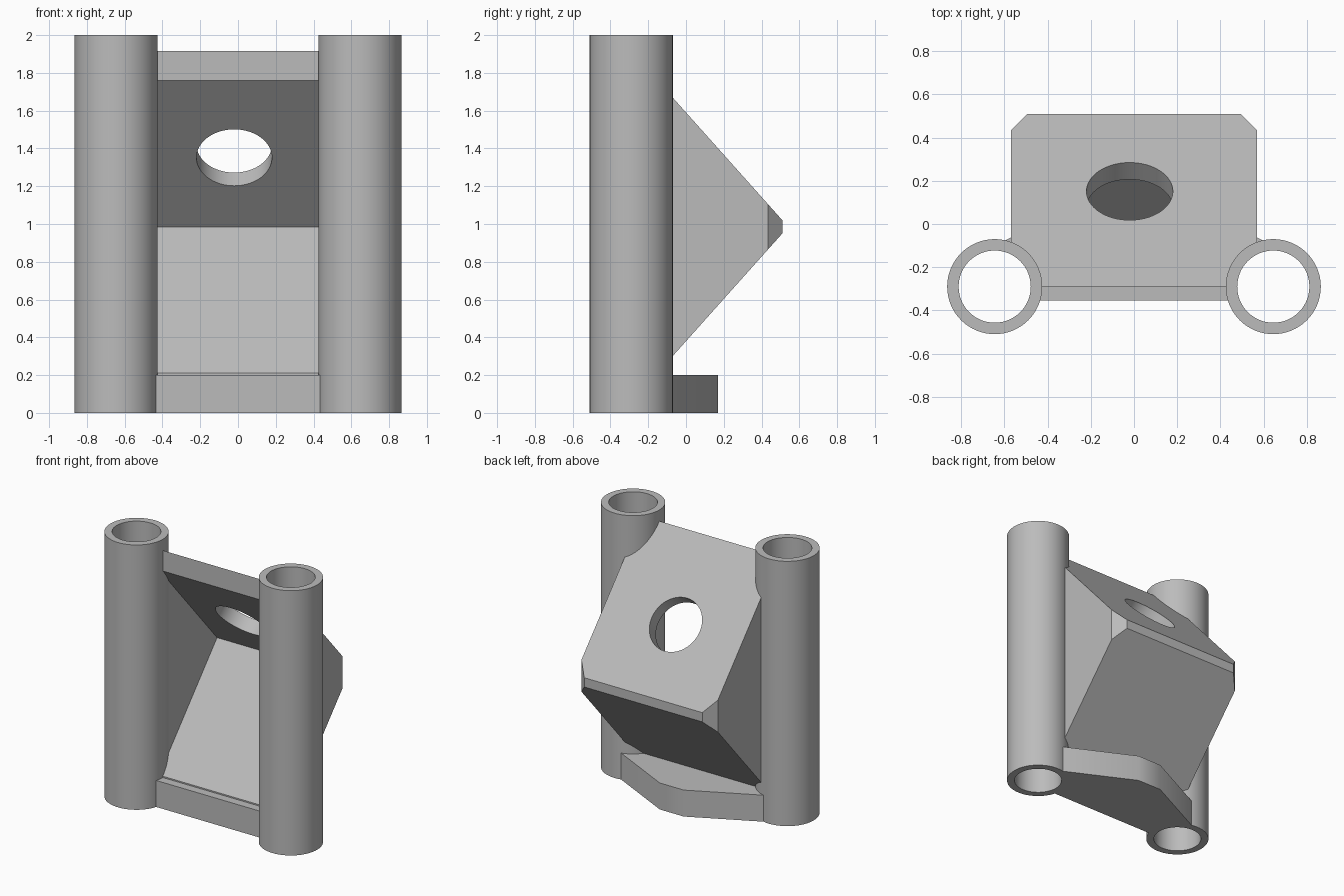
import bpy
import bmesh
from math import atan2, pi
from mathutils import Vector

cube = bpy.data.objects.get("Cube")
if cube:
    bpy.data.objects.remove(cube, do_unlink=True)

# Single flat grey
grey = bpy.data.materials.new("plain_grey")
grey.use_nodes = True
grey.diffuse_color = (0.5, 0.5, 0.5, 1)
grey.node_tree.nodes["Principled BSDF"].inputs["Base Color"].default_value = (0.5, 0.5, 0.5, 1)

TUBE_X, TUBE_Y, TUBE_R, BORE_R = 0.645, -0.29, 0.22, 0.167
FRONT_Y, MID_Z = -0.29, 0.985


def make_object(name, bm):
    bmesh.ops.recalc_face_normals(bm, faces=bm.faces)
    mesh = bpy.data.meshes.new(name)
    bm.to_mesh(mesh)
    bm.free()
    mesh.materials.append(grey)
    obj = bpy.data.objects.new(name, mesh)
    bpy.context.collection.objects.link(obj)
    return obj


def extruded(points, offset):
    """Closed prism from a planar outline."""
    bm = bmesh.new()
    face = bm.faces.new([bm.verts.new(p) for p in points])
    result = bmesh.ops.extrude_face_region(bm, geom=[face])
    moved = [v for v in result["geom"] if isinstance(v, bmesh.types.BMVert)]
    bmesh.ops.translate(bm, vec=offset, verts=moved)
    return bm


def side_prism(profile, half_width):
    """Extrude a y-z profile across x."""
    return extruded([(-half_width, y, z) for y, z in profile], (2 * half_width, 0, 0))


def cylinder(name, radius, depth, location, tilt=0):
    bpy.ops.mesh.primitive_cylinder_add(vertices=64, radius=radius, depth=depth,
                                        location=location, rotation=(tilt, 0, 0))
    obj = bpy.context.object
    obj.name = name
    obj.data.materials.append(grey)
    return obj


def cut(target, cutter):
    """Subtract the cutter and discard it."""
    mod = target.modifiers.new("cut", "BOOLEAN")
    mod.operation, mod.solver, mod.object = "DIFFERENCE", "EXACT", cutter
    cutter.hide_render = True
    bpy.context.view_layer.objects.active = target
    bpy.ops.object.modifier_apply(modifier=mod.name)
    bpy.data.objects.remove(cutter, do_unlink=True)


def shade(obj):
    bpy.ops.object.select_all(action="DESELECT")
    obj.select_set(True)
    bpy.context.view_layer.objects.active = obj
    bpy.ops.object.shade_smooth_by_angle()


# Upright tubes
for side, label in ((1, "left"), (-1, "right")):
    tube = cylinder(label + "_tube", TUBE_R, 2, (side * TUBE_X, TUBE_Y, 1))
    cut(tube, cylinder("bore", BORE_R, 3, (side * TUBE_X, TUBE_Y, 1)))
    shade(tube)

# Wedge housing: blunt triangular profile with clipped rear corners
outer = [(FRONT_Y, MID_Z + 0.93), (0.51, MID_Z + 0.035),
         (0.51, MID_Z - 0.035), (FRONT_Y, MID_Z - 0.93)]
bm = side_prism(outer, 0.57)
for side in (1, -1):
    bmesh.ops.bisect_plane(bm, geom=bm.verts[:] + bm.edges[:] + bm.faces[:],
                           plane_co=(side * 0.57, 0.433, 0),
                           plane_no=(side, 1, 0), clear_outer=True)
    bmesh.ops.holes_fill(bm, edges=[e for e in bm.edges if e.is_boundary])
housing = make_object("wedge_housing", bm)

# Hollow interior, open at the front
slope = 0.775 / 0.69
reach = 0.1
inner = [(FRONT_Y - reach, MID_Z + 0.775 + slope * reach), (0.40, MID_Z),
         (FRONT_Y - reach, MID_Z - 0.775 - slope * reach)]
cut(housing, make_object("cavity", side_prism(inner, 0.455)))

# Round hole square to the upper plate
cut(housing, cylinder("hole", 0.2, 0.4, (-0.02, 0.113, 1.387), -atan2(0.895, 0.8)))

# Base plate with tapered rear
half = [(TUBE_X, -0.355), (TUBE_X, -0.1), (0.1, 0.17)]
outline = half + [(-x, y) for x, y in reversed(half)]
base = make_object("base_plate", extruded([(x, y, 0) for x, y in outline], (0, 0, 0.2)))

# Keep the tube bores clear
for part in (housing, base):
    for side in (1, -1):
        cut(part, cylinder("clearance", 0.19, 3, (side * TUBE_X, TUBE_Y, 1)))
    shade(part)
